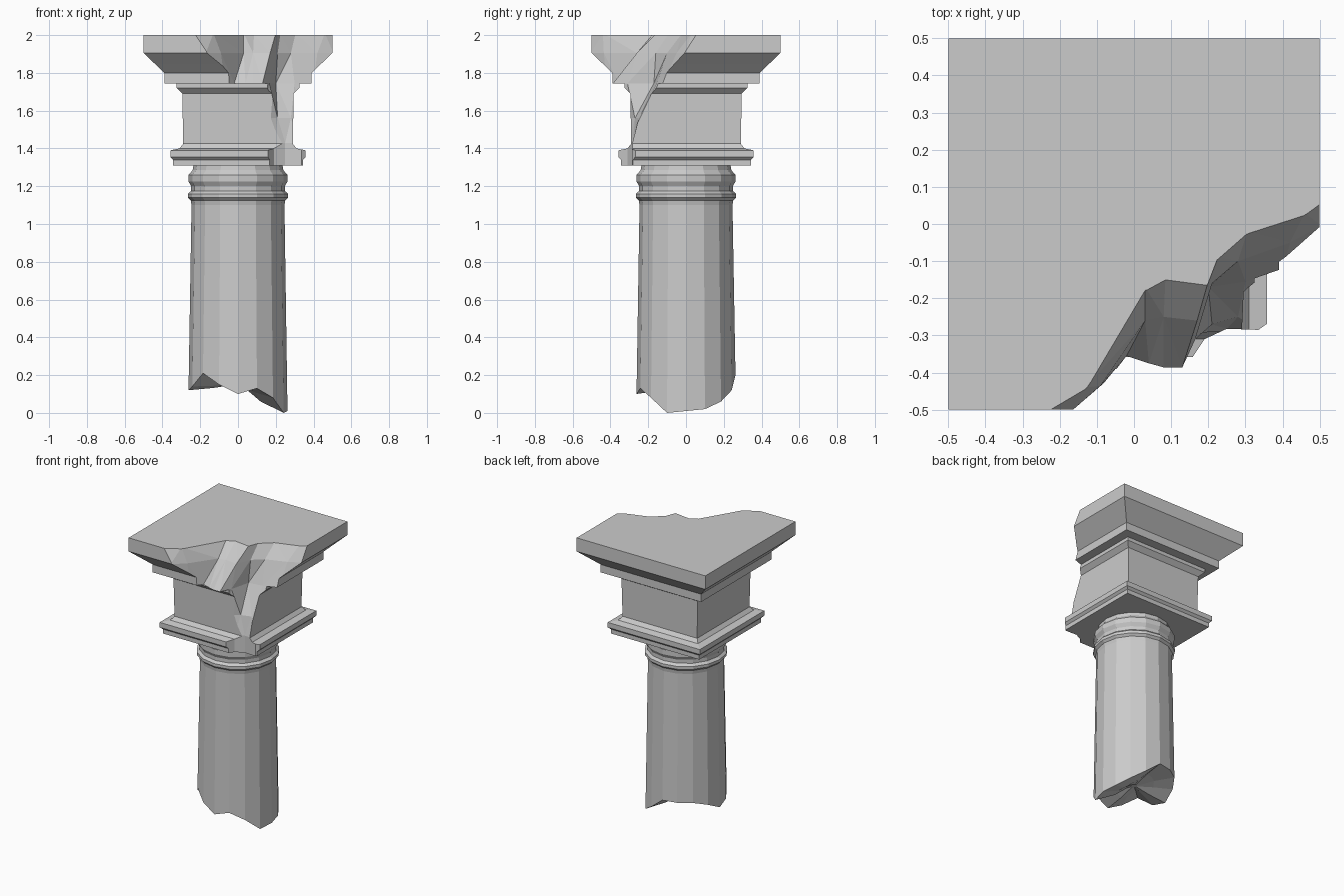
import bpy, bmesh, math

if "Cube" in bpy.data.objects:
    bpy.data.objects.remove(bpy.data.objects["Cube"])


def loft(name, rings):
    """Closed solid through rings of equal point count, listed bottom to top."""
    bm = bmesh.new()
    rows = [[bm.verts.new(p) for p in ring] for ring in rings]
    n = len(rows[0])
    for a, b in zip(rows, rows[1:]):
        for i in range(n):
            j = (i + 1) % n
            bm.faces.new((a[i], a[j], b[j], b[i]))
    bm.faces.new(rows[0][::-1])
    bm.faces.new(rows[-1])
    # break warped faces into triangles, so cuts stay clean
    bmesh.ops.triangulate(bm, faces=[f for f in bm.faces if len(f.verts) > 4 or name == "break_cutter"])
    bmesh.ops.recalc_face_normals(bm, faces=bm.faces)
    me = bpy.data.meshes.new(name)
    bm.to_mesh(me)
    bm.free()
    ob = bpy.data.objects.new(name, me)
    bpy.context.collection.objects.link(ob)
    return ob


# Square capital: half width and height of each moulding
square = [(0.343, 1.31), (0.343, 1.34), (0.358, 1.355), (0.358, 1.39), (0.31, 1.40),
          (0.29, 1.425), (0.295, 1.69), (0.325, 1.72), (0.325, 1.745), (0.39, 1.745),
          (0.39, 1.80), (0.437, 1.845), (0.50, 1.905), (0.50, 2.0)]
capital = loft("capital", [[(-h, -h, z), (h, -h, z), (h, h, z), (-h, h, z)] for h, z in square])

# Broken front right corner: fracture outline at several heights
low = [(-.07, -.45), (-.02, -.42), (.04, -.41), (.10, -.40), (.15, -.37),
       (.19, -.31), (.25, -.282), (.335, -.285), (.37, -.26)]
fracture = [
    (1.25, low),
    (1.43, low),
    (1.56, [(-.07, -.45), (-.02, -.40), (.04, -.39), (.08, -.38), (.13, -.34),
            (.17, -.295), (.21, -.27), (.28, -.25), (.32, -.23)]),
    (1.745, [(-.07, -.42), (-.02, -.355), (.04, -.375), (.08, -.386), (.13, -.386),
             (.165, -.31), (.20, -.17), (.30, -.155), (.40, -.12)]),
    (1.905, [(-.17, -.505), (-.09, -.435), (.03, -.26), (.08, -.25), (.17, -.26),
             (.21, -.16), (.28, -.10), (.42, -.05), (.505, -.005)]),
    (2.01, [(-.24, -.505), (-.13, -.44), (.03, -.17), (.085, -.14), (.20, -.155),
            (.225, -.09), (.305, -.02), (.46, .03), (.505, .063)]),
]
rings = []
for z, pts in fracture:
    outer = [(0.8, pts[-1][1] + 0.1), (0.8, -0.8), (pts[0][0] - 0.1, -0.8)]
    rings.append([(x, y, z) for x, y in pts + outer])
cutter = loft("break_cutter", rings)
cutter.hide_render = True
cutter.hide_set(True)
cut = capital.modifiers.new("break", 'BOOLEAN')
cut.operation = 'DIFFERENCE'
cut.solver = 'EXACT'
cut.object = cutter

# Round shaft with two ring mouldings and a jagged foot
N = 16


def ring(r, z):
    zs = z if isinstance(z, list) else [z] * N
    return [(r * math.cos(2 * math.pi * i / N), r * math.sin(2 * math.pi * i / N), zs[i])
            for i in range(N)]


jagged = [.01, .02, .06, .12, .20, .20, .20, .17, .12, .14, .21, .15, .10, .13, .08, 0]
profile = [(0.246, 1.10), (0.25, 1.125), (0.265, 1.14), (0.265, 1.16), (0.248, 1.175),
           (0.248, 1.20), (0.262, 1.225), (0.262, 1.26), (0.24, 1.285), (0.235, 1.315)]
core = [0.6 * z + 0.06 for z in jagged]
loft("shaft", [ring(0.02, 0.15), ring(0.13, core), ring(0.262, jagged)]
     + [ring(r, z) for r, z in profile])
